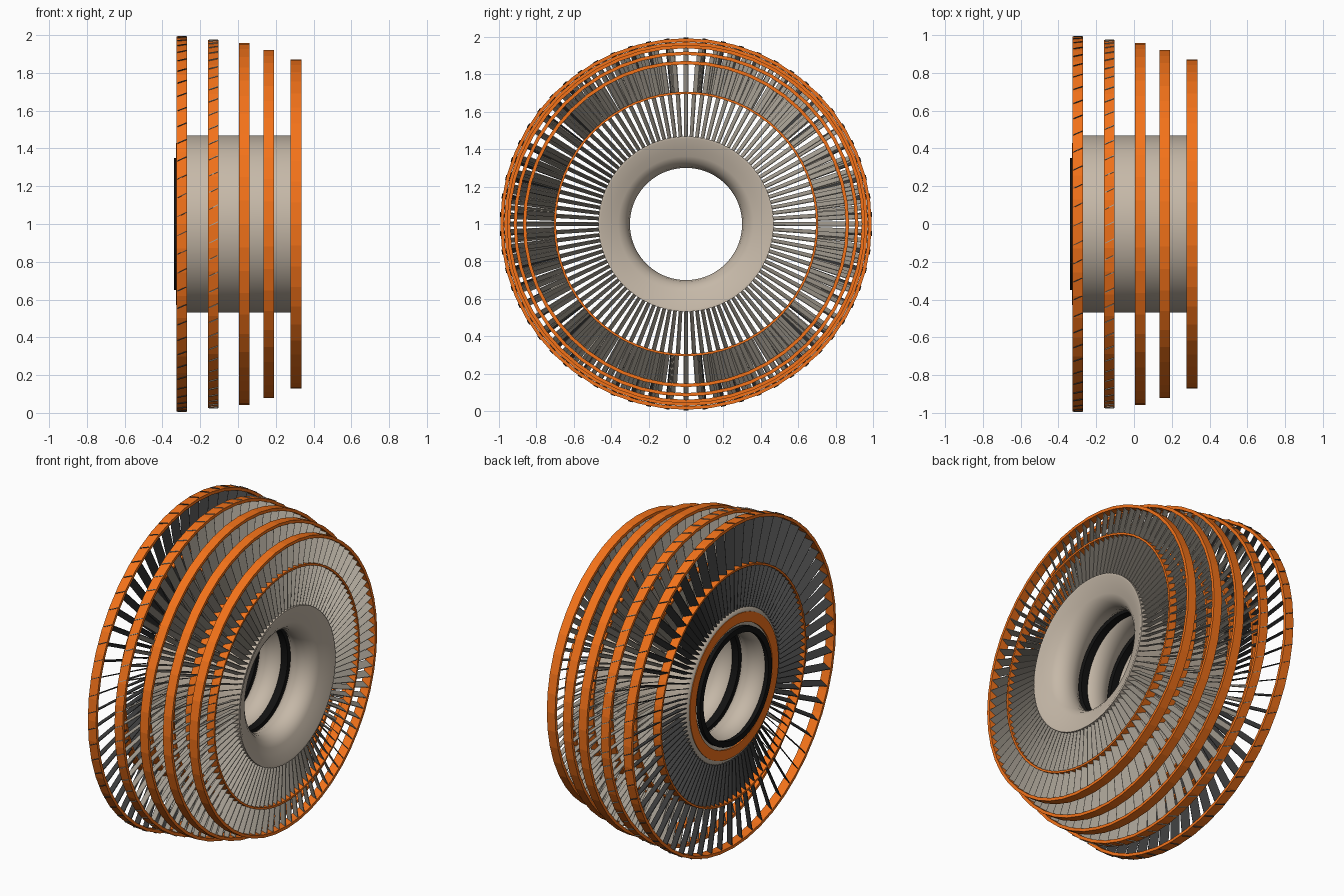
import bpy, math
from mathutils import Matrix, Vector

if "Cube" in bpy.data.objects:
    bpy.data.objects.remove(bpy.data.objects["Cube"])

CENTRE = Vector((0, 0, 1))

def material(name, rgb):
    m = bpy.data.materials.new(name)
    m.diffuse_color = (*rgb, 1)
    m.use_nodes = True
    m.node_tree.nodes["Principled BSDF"].inputs["Base Color"].default_value = m.diffuse_color
    return m

ORANGE = material("orange", (0.9, 0.17, 0.01))
CREAM = material("cream", (0.56, 0.48, 0.39))
GREY = material("blade_grey", (0.42, 0.38, 0.32))
DARK = material("dark", (0.05, 0.05, 0.05))
BLACK = material("black", (0.006, 0.006, 0.006))

def make(name, verts, faces, mat, smooth=False):
    me = bpy.data.meshes.new(name)
    me.from_pydata(verts, [], faces)
    me.materials.append(mat)
    ob = bpy.data.objects.new(name, me)
    ob.location = CENTRE
    bpy.context.collection.objects.link(ob)
    if smooth:
        bpy.ops.object.select_all(action='DESELECT')
        ob.select_set(True)
        bpy.context.view_layer.objects.active = ob
        bpy.ops.object.shade_smooth_by_angle(angle=math.radians(35))
    return ob

def lathe(name, profile, sides, mat, smooth=False):
    """Spin a closed (x, radius) profile about the x axis."""
    n = len(profile)
    verts = [(x, r * math.cos(2 * math.pi * i / sides), r * math.sin(2 * math.pi * i / sides))
             for i in range(sides) for x, r in profile]
    faces = [(i * n + j, i * n + (j + 1) % n,
              (i + 1) % sides * n + (j + 1) % n, (i + 1) % sides * n + j)
             for i in range(sides) for j in range(n)]
    return make(name, verts, faces, mat, smooth)

def band(name, x, half, r0, r1, mat, sides=48, smooth=False):
    return lathe(name, [(x - half, r0), (x + half, r0), (x + half, r1), (x - half, r1)],
                 sides, mat, smooth)

def blades(name, count, x, r0, r1, chord, a0, a1, mat):
    """A ring of twisted flat blades; a0 and a1 are root and tip pitch."""
    verts, faces, t = [], [], 0.002
    for i in range(count):
        rot = Matrix.Rotation(2 * math.pi * i / count, 3, 'X')
        b = len(verts)
        for r, a in ((r0, a0), (r1, a1)):
            pitch = Matrix.Rotation(math.radians(a), 3, 'Z')
            for cx, cy in ((-1, -1), (1, -1), (1, 1), (-1, 1)):
                p = pitch @ Vector((cx * chord / 2, cy * t, 0))
                verts.append(rot @ Vector((x + p.x, p.y, r)))
        faces += [tuple(b + k for k in f) for f in
                  ((3, 2, 1, 0), (4, 5, 6, 7), (0, 1, 5, 4), (1, 2, 6, 5), (2, 3, 7, 6), (3, 0, 4, 7))]
    return make(name, verts, faces, mat)

# five stages: x, outer radius, tip blade count
stages = [(-0.297, 0.993, 62), (-0.13, 0.973, 68), (0.032, 0.958, 74),
          (0.163, 0.922, 80), (0.307, 0.872, 88)]
for i, (x, R, n) in enumerate(stages, 1):
    mat = DARK if i == 1 else GREY
    band(f"outer_shroud_{i}", x, 0.028, R - 0.018, R, ORANGE)
    band(f"mid_shroud_{i}", x, 0.026, 0.695, 0.707, ORANGE, 64)
    blades(f"root_blades_{i}", 100, x, 0.455, 0.70, 0.052, 18, 22, mat)
    tip = R + 0.003 if i < 3 else R - 0.008
    blades(f"tip_blades_{i}", n, x, 0.70, tip, 0.052, 26, 26, mat)

# hollow drum: straight outside, three inward bulges, rounded rear edge
profile = [(0.335, 0.455), (0.335, 0.468), (-0.27, 0.468), (-0.30, 0.462), (-0.32, 0.445), (-0.327, 0.42)]
for k in range(3):
    for j in range(9):
        a = math.pi * j / 8
        if k == 0 and j == 0:
            continue
        profile.append((-0.22 + 0.21 * k - 0.105 * math.cos(a), 0.40 - 0.10 * math.sin(a)))
lathe("drum", profile, 96, CREAM, True)

# rear trim and seals in the grooves of the bore
band("rear_trim", -0.322, 0.006, 0.37, 0.43, ORANGE, 64, True)
band("rear_seal", -0.328, 0.012, 0.315, 0.35, BLACK, 64, True)
for i, x in enumerate((-0.115, 0.095), 1):
    band(f"bore_seal_{i}", x, 0.022, 0.315, 0.41, BLACK, 64, True)
